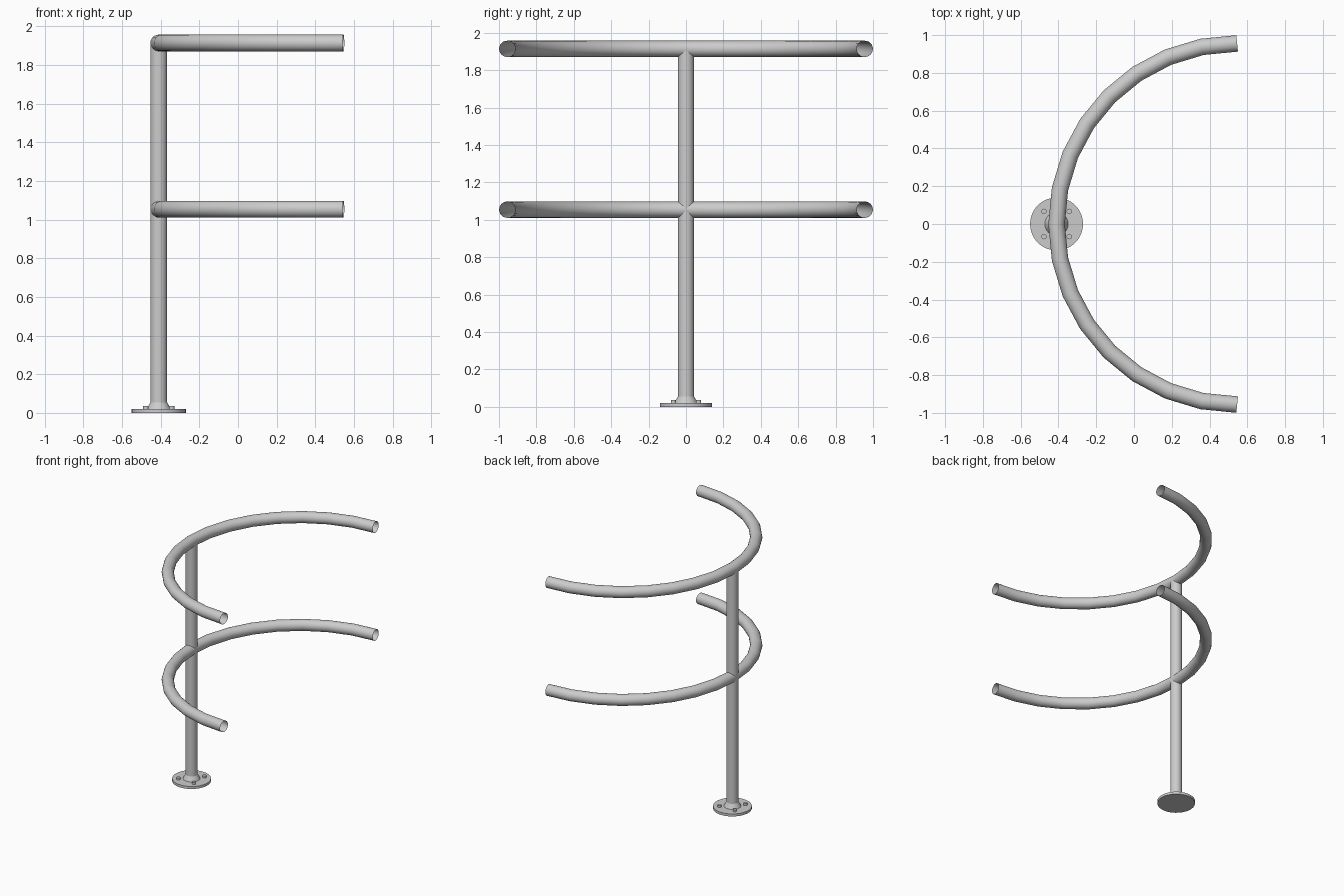
import bpy, math

if "Cube" in bpy.data.objects:
    bpy.data.objects.remove(bpy.data.objects["Cube"], do_unlink=True)

steel = bpy.data.materials.new("brushed grey steel")
steel.use_nodes = True
colour = (0.6, 0.6, 0.6, 1)
steel.diffuse_color = colour
steel.node_tree.nodes["Principled BSDF"].inputs["Base Color"].default_value = colour

POST_X = -0.41
TUBE = 0.0435
ARC = 0.956


def finish(obj, name):
    obj.name = name
    obj.data.materials.clear()
    obj.data.materials.append(steel)
    bpy.ops.object.select_all(action='DESELECT')
    obj.select_set(True)
    bpy.context.view_layer.objects.active = obj
    bpy.ops.object.shade_smooth_by_angle(angle=math.radians(35))


def cylinder(name, x, y, bottom, top, radius, sides, top_radius=None):
    bpy.ops.mesh.primitive_cone_add(
        vertices=sides, radius1=radius,
        radius2=radius if top_radius is None else top_radius,
        depth=top - bottom, location=(x, y, (bottom + top) / 2))
    finish(bpy.context.object, name)


def rail(name, height, segments=16, sides=24):
    """Open half-round tube, mitred at each bend of its path."""
    verts, faces = [], []
    for i in range(segments + 1):
        a = math.pi / 2 + math.pi * i / segments
        end = i in (0, segments)
        # the open ends are cut square to their last straight
        skew = math.pi / segments / 2 * (1 if i == 0 else -1) if end else 0
        stretch = 1 if end else 1 / math.cos(math.pi / segments / 2)
        cx = POST_X + ARC + ARC * math.cos(a)
        cy = ARC * math.sin(a)
        for j in range(sides):
            t = 2 * math.pi * j / sides
            r = TUBE * math.cos(t) * stretch
            verts.append((cx + r * math.cos(a + skew),
                          cy + r * math.sin(a + skew),
                          height + TUBE * math.sin(t)))
    for i in range(segments):
        for j in range(sides):
            k = (j + 1) % sides
            a, b = i * sides, (i + 1) * sides
            faces.append((a + j, a + k, b + k, b + j))
    mesh = bpy.data.meshes.new(name)
    mesh.from_pydata(verts, [], [f[::-1] for f in faces])
    obj = bpy.data.objects.new(name, mesh)
    bpy.context.collection.objects.link(obj)
    finish(obj, name)


# Curved rails
rail("top_rail", 1.914)
rail("middle_rail", 1.054)

# Post and its floor flange
cylinder("post", POST_X, 0, 0.02, 1.914, TUBE, 32)
cylinder("base_plate", POST_X, 0, 0, 0.02, 0.14, 48)
cylinder("weld_collar", POST_X, 0, 0.02, 0.055, 0.062, 32, TUBE)

# Four bolt heads
for sx in (-1, 1):
    for sy in (-1, 1):
        cylinder("bolt", POST_X + sx * 0.067, sy * 0.067, 0.02, 0.036, 0.014, 16)
